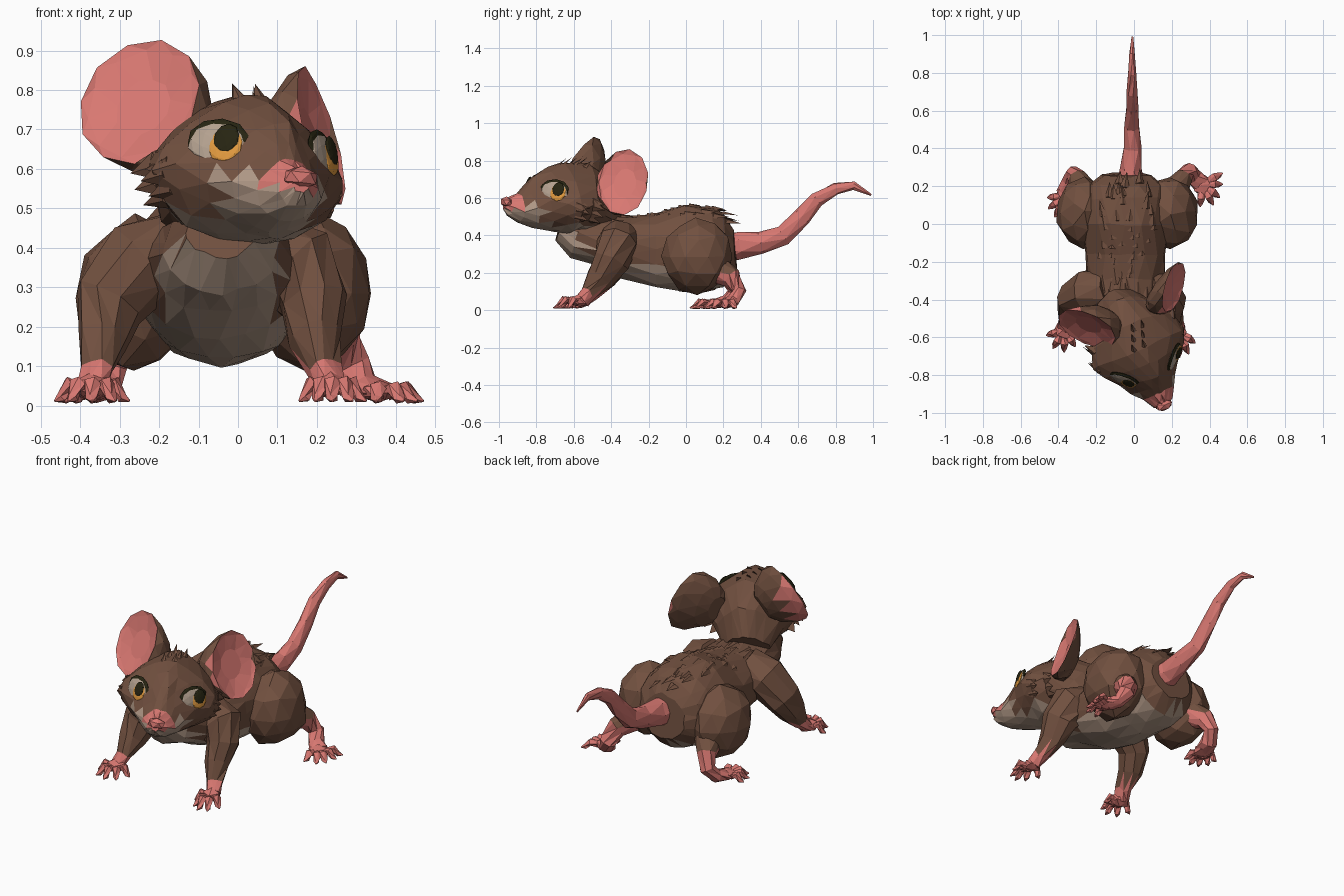
import bpy, bmesh, math, random
from math import sin, cos, pi, radians
from mathutils import Vector as V, Matrix
from mathutils.bvhtree import BVHTree

random.seed(4)
if "Cube" in bpy.data.objects:
    bpy.data.objects.remove(bpy.data.objects["Cube"])

FUR, PINK, CREAM, WHITE, AMBER, DARK = range(6)
MATS = []
for label, rgb in [("brown fur", (.165, .08, .05)), ("pink skin", (.69, .188, .167)),
                   ("cream fur", (.43, .31, .235)), ("eye white", (.46, .36, .28)),
                   ("amber iris", (.76, .325, .05)), ("dark pupil", (.02, .018, .006))]:
    m = bpy.data.materials.new(label)
    m.use_nodes = True
    m.diffuse_color = (*rgb, 1)
    m.node_tree.nodes["Principled BSDF"].inputs["Base Color"].default_value = (*rgb, 1)
    MATS.append(m)


def finish(name, bm, rule, matrix=None):
    """Colour faces by a rule or constant, make the object, return a surface lookup."""
    bmesh.ops.recalc_face_normals(bm, faces=bm.faces)
    bm.normal_update()
    for f in bm.faces:
        f.material_index = rule(f.calc_center_median(), f.normal) if callable(rule) else rule
    tree = BVHTree.FromBMesh(bm)
    me = bpy.data.meshes.new(name)
    bm.to_mesh(me)
    bm.free()
    for m in MATS:
        me.materials.append(m)
    ob = bpy.data.objects.new(name, me)
    bpy.context.collection.objects.link(ob)
    if matrix:
        ob.matrix_world = matrix
    return tree


def loft(name, path, rule, sides=8, jitter=0.0, pear=0.0, axes=None, matrix=None):
    """Skin elliptical rings (x, y, z, half width, half height) along a path."""
    bm = bmesh.new()
    pts = [V(p[:3]) for p in path]
    rings = []
    for i, p in enumerate(path):
        if axes:
            side, up = axes
        else:
            t = (pts[min(i + 1, len(pts) - 1)] - pts[max(i - 1, 0)]).normalized()
            side = t.cross(V((0, 0, 1))).normalized()
            up = side.cross(t)
        ring = []
        for k in range(sides):
            a = 2 * pi * (k + .5 * (i % 2)) / sides
            w = p[3] * (1 - pear * max(0, sin(a)))
            noise = V([random.uniform(-jitter, jitter) for _ in range(3)])
            ring.append(bm.verts.new(pts[i] + side * w * cos(a) + up * p[4] * sin(a) + noise))
        rings.append(ring)
    for r, q in zip(rings, rings[1:]):
        for k in range(sides):
            bm.faces.new((r[k], r[(k + 1) % sides], q[(k + 1) % sides], q[k]))
    bm.faces.new(rings[0])
    bm.faces.new(rings[-1])
    bmesh.ops.triangulate(bm, faces=[f for f in bm.faces if len(f.verts) == 4])
    return finish(name, bm, rule, matrix)


def blob(name, centre, radii, rule, detail=2, jitter=0.0, frame=None, matrix=None):
    bm = bmesh.new()
    bmesh.ops.create_icosphere(bm, subdivisions=detail, radius=1)
    for v in bm.verts:
        co = V([v.co[i] * radii[i] for i in range(3)])
        v.co = V(centre) + (frame @ co if frame else co)
        v.co += V([random.uniform(-jitter, jitter) for _ in range(3)])
    return finish(name, bm, rule, matrix)


def shard(bm, p, direction, normal, length, width):
    """One pointed lock of fur lying on a surface."""
    d = V(direction).normalized()
    n = V(normal).normalized()
    s = d.cross(n).normalized() * width
    base = [bm.verts.new(q) for q in (p - s, p + s, p + n * width * .5)]
    tip = bm.verts.new(p + d * length)
    bm.faces.new(base)
    for k in range(3):
        bm.faces.new((base[k], base[(k + 1) % 3], tip))


# Body: narrow chest, heavy rump, cream underside from throat to tail
def coat(c, n):
    if c.y < -.3:
        return CREAM if abs(c.x + .045) < .15 and n.z < .1 else FUR
    return CREAM if n.z < -.42 and c.y < .22 else FUR


torso = [(-.67, .44, .09, .07), (-.58, .4, .145, .12), (-.45, .37, .185, .14),
         (-.32, .335, .205, .17), (-.16, .32, .215, .205), (0, .335, .23, .235),
         (.12, .325, .23, .225), (.2, .315, .205, .195), (.26, .32, .13, .12)]
body = loft("body", [(-.045, y, z, w, h) for y, z, w, h in torso], coat, 18, .007)

# Haunches
blob("left_haunch", (.19, .06, .29), (.16, .19, .2), FUR, jitter=.01)
blob("right_haunch", (-.265, .06, .28), (.145, .19, .2), FUR, jitter=.01)

# Tail
loft("tail", [(-.02, .2, .33, .08, .08), (-.015, .29, .345, .06, .075), (-.01, .4, .36, .05, .06),
              (-.01, .52, .4, .04, .055), (-.01, .62, .5, .033, .05), (-.01, .7, .59, .03, .042),
              (-.01, .8, .65, .024, .032), (-.01, .9, .665, .016, .022),
              (-.01, .99, .615, .005, .006)], PINK, 7, .002)


def paw(name, palm, radii, tips):
    """Palm with bent, pointed toes."""
    palm = V(palm)
    blob(name + "_palm", palm, radii, PINK, 1, .004)
    for i, (x, y) in enumerate(tips):
        tip = V((x, y, .012))
        start, knuckle = palm.lerp(tip, .25), palm.lerp(tip, .62)
        knuckle.z = palm.z + .008
        loft(f"{name}_toe_{i + 1}", [(*start, .02, .018), (*knuckle, .023, .019),
             (*palm.lerp(tip, .82), .016, .014), (*tip, .003, .003)], PINK, 5)


# Front legs, with the wrists turning pink
def wrist(c, n):
    return PINK if c.z < .105 else FUR


loft("right_front_leg", [(-.14, -.34, .4, .1, .1), (-.25, -.36, .36, .115, .115),
     (-.33, -.39, .26, .085, .1), (-.345, -.45, .17, .065, .075),
     (-.36, -.51, .09, .042, .045), (-.37, -.55, .05, .04, .035)], wrist, 9, .007)
loft("left_front_leg", [(.06, -.35, .39, .1, .1), (.145, -.37, .35, .115, .115),
     (.19, -.4, .26, .085, .1), (.195, -.46, .17, .06, .075),
     (.215, -.52, .09, .042, .045), (.235, -.56, .05, .04, .035)], wrist, 9, .007)
paw("right_front_paw", (-.37, -.56, .048), (.055, .055, .035),
    [(-.465, -.59), (-.43, -.66), (-.37, -.68), (-.31, -.65), (-.275, -.58)])
paw("left_front_paw", (.235, -.57, .05), (.05, .055, .035),
    [(.155, -.61), (.195, -.68), (.24, -.71), (.29, -.69), (.325, -.63)])

# Hind feet
loft("left_ankle", [(.2, .16, .22, .08, .08), (.26, .25, .17, .05, .055), (.29, .285, .1, .04, .045),
     (.32, .25, .05, .045, .035), (.36, .21, .035, .05, .025)],
     lambda c, n: PINK if c.z < .2 else FUR, 8, .004)
loft("right_ankle", [(-.26, .16, .22, .08, .08), (-.3, .24, .17, .05, .055), (-.32, .265, .1, .04, .045),
     (-.34, .22, .05, .045, .035), (-.36, .16, .035, .05, .025)],
     lambda c, n: PINK if c.z < .2 else FUR, 8, .004)
paw("left_hind_paw", (.36, .21, .036), (.055, .06, .03),
    [(.47, .27), (.47, .21), (.455, .14), (.42, .1), (.35, .09)])
paw("right_hind_paw", (-.36, .15, .036), (.055, .06, .03),
    [(-.46, .14), (-.455, .08), (-.42, .035), (-.37, .02), (-.31, .05)])

# Head: turned and tipped towards its left
HEAD = (Matrix.Translation((.015, -.63, .6)) @ Matrix.Rotation(radians(24), 4, 'Z')
        @ Matrix.Rotation(radians(6), 4, 'Y'))


def face_colour(c, n):
    if c.y < -.28 and c.z > -.055:
        return PINK
    if c.y < -.19 and c.z < -.02 or (c.y < .1 and n.z < -.75):
        return CREAM
    return FUR


skull = [(-.25, -.12, .12, .1), (-.16, -.05, .18, .17), (-.06, .0, .24, .19), (.03, .0, .27, .19),
         (.1, -.01, .235, .175), (.17, -.025, .175, .15), (.23, -.045, .13, .115),
         (.29, -.052, .09, .08), (.34, -.045, .055, .052), (.37, -.035, .025, .025)]
head = loft("head", [(0, -f, z, w, h) for f, z, w, h in skull], face_colour, 16, .006,
            pear=.45, matrix=HEAD)
blob("nose", (0, -.36, -.022), (.05, .03, .03), PINK, 1, matrix=HEAD)

# Eyes: thin dark lid line, white, iris and pupil stacked outward
for s, label in ((1, "left"), (-1, "right")):
    out = V((s * .66, -.68, .3)).normalized()
    side = V((0, 0, 1)).cross(out).normalized()
    up = out.cross(side)
    frame = Matrix((side, up, out)).transposed()
    aim = V((s * .06, -.06, .012))
    hit = head.ray_cast(aim + out * .8, -out)[0] - out * .004
    for part, sx, sy, radii, mat in [
            ("eyelid", 0, .009, (.083, .058, .013), DARK),
            ("eye", 0, 0, (.08, .058, .018), WHITE),
            ("iris", .026, -.008, (.046, .047, .01), AMBER),
            ("pupil", .028, .008, (.034, .04, .008), DARK)]:
        depth = {"iris": .012, "pupil": .018}.get(part, 0)
        blob(f"{label}_{part}", hit + side * sx + up * sy + out * depth, radii, mat, 2,
             frame=frame, matrix=HEAD)


# Ears: brown backs leaning into the skull, pink dished fronts
def ear(name, centre, normal, wide, high, depth, lean, pink_edge):
    n, c = V(normal).normalized(), V(centre)
    side = V((0, 0, 1)).cross(n).normalized()
    up = n.cross(side)
    path = [(*(c + n * d + V(lean) * max(0, -d / depth)), wide * r, high * r) for d, r in
            ((-depth, .4), (-depth * .75, .7), (-depth * .3, .95), (0, 1))]
    path += [(*(c + n * d), wide * r, high * r) for d, r in ((-.01, .88), (-.028, .45))]
    loft(name, path, lambda p, m: PINK if m.dot(n) > .6 or (p - c).dot(side) < -pink_edge * wide
         else FUR, 11, .003, axes=(side, up))


ear("right_ear", (-.25, -.555, .77), (-.38, -.8, .45), .165, .175, .08, (.08, .01, -.05), .5)
ear("left_ear", (.21, -.335, .685), (.92, -.27, .27), .14, .182, .1, (-.03, -.09, -.01), 2)

# Fur locks along the back and rump
bm = bmesh.new()
for _ in range(45):
    x, y = random.uniform(-.2, .11), random.uniform(-.4, .22)
    p, n, *_rest = body.ray_cast(V((x, y, 1)), V((0, 0, -1)))
    if p:
        shard(bm, p - n * .004, V((random.uniform(-.2, .2), 1, 0)) - V((0, 0, max(0, y)))
              + n * .08, n, random.uniform(.06, .1), .028)
finish("back_fur", bm, FUR)

# Fur locks on the cheeks and crown
bm = bmesh.new()
for s in (-1, 1):
    for k in range(7):
        origin = V((s * .6, .04 - .1 * (k % 2), -.1 + .02 * k))
        p, n, *_rest = head.ray_cast(origin, V((-s, 0, 0)))
        if p:
            shard(bm, p - n * .014, (s * .5, .8, -.3), n, .08, .038)
for k in range(6):
    p, n, *_rest = head.ray_cast(V((-.05 + .02 * k, -.04 + .05 * (k % 3), 1)), V((0, 0, -1)))
    if p:
        shard(bm, p - n * .008, (.02 * (k - 3), .7, .6), n, .06, .018)
finish("head_fur", bm, FUR, HEAD)
